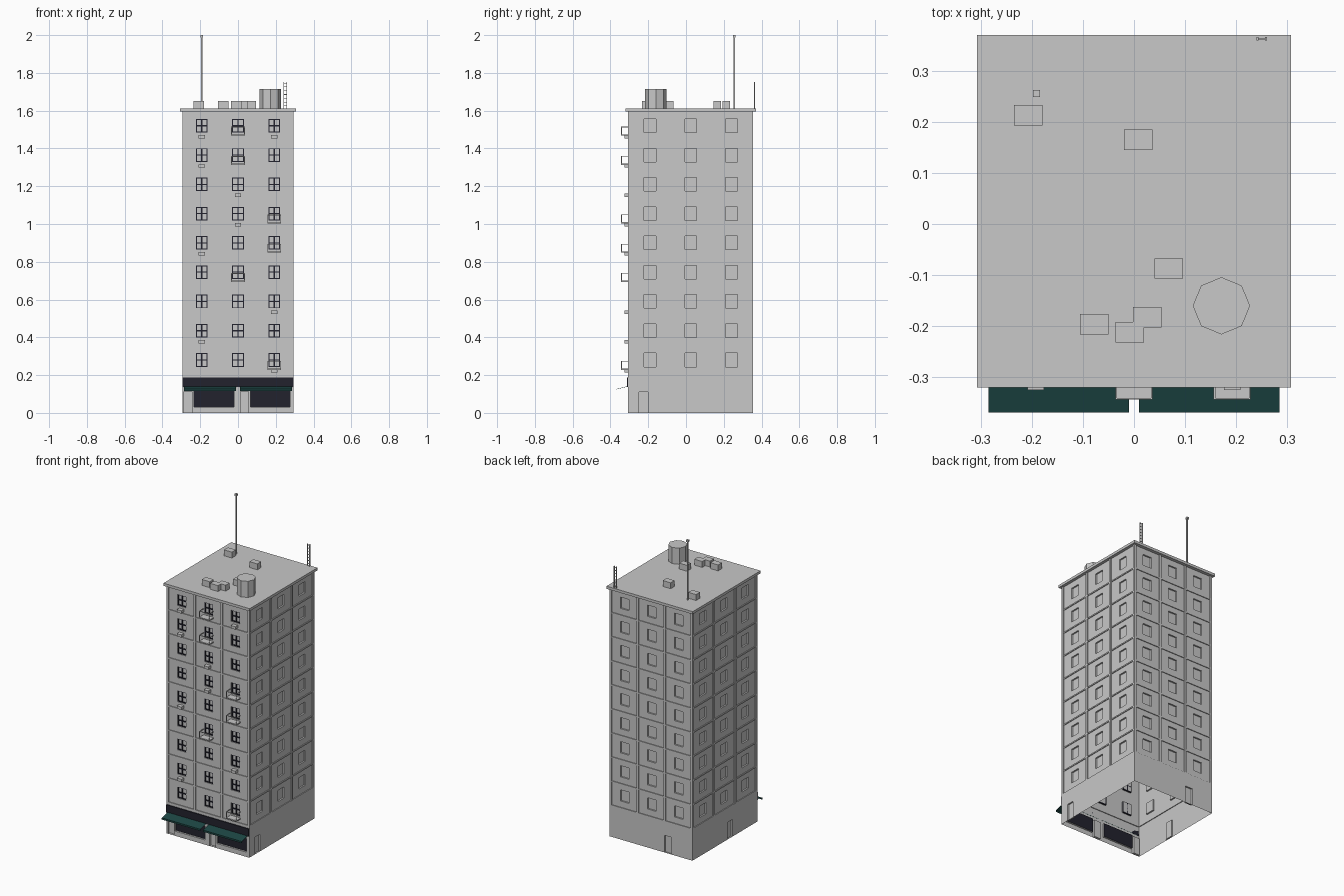
import bpy, bmesh, math
from mathutils import Vector

cube = bpy.data.objects.get("Cube")
if cube:
    bpy.data.objects.remove(cube)


def material(name, rgb):
    m = bpy.data.materials.new(name)
    m.use_nodes = True
    m.diffuse_color = (*rgb, 1)
    m.node_tree.nodes["Principled BSDF"].inputs["Base Color"].default_value = (*rgb, 1)
    return m


GREY = material("concrete grey", (0.58, 0.58, 0.58))
NAVY = material("dark navy", (0.016, 0.016, 0.027))
TEAL = material("awning teal", (0.012, 0.061, 0.058))

UP = Vector((0, 0, 1))
CY = 0.025                       # tower centre in y
HX, HY = 0.288, 0.324            # half sizes of the upper walls
PROUD = 0.007                    # pilaster projection
BASE, PITCH, FLOORS = 0.2, 0.155, 9
TOP = BASE + FLOORS * PITCH
BAY = 2 * HX / 3


def finish(bm, name, *mats):
    mesh = bpy.data.meshes.new(name)
    bm.to_mesh(mesh)
    bm.free()
    for m in mats:
        mesh.materials.append(m)
    obj = bpy.data.objects.new(name, mesh)
    bpy.context.collection.objects.link(obj)
    return obj


def box(bm, x0, x1, y0, y1, z0, z1):
    """Axis-aligned box between two corners."""
    verts = bmesh.ops.create_cube(bm, size=1)["verts"]
    for v in verts:
        v.co = Vector((x1 if v.co.x > 0 else x0,
                       y1 if v.co.y > 0 else y0,
                       z1 if v.co.z > 0 else z0))


class Side:
    """One side of the tower: u runs along the wall, d outward from it."""

    def __init__(self, nx, ny):
        self.n = Vector((nx, ny, 0))
        self.u = UP.cross(self.n)
        self.half, self.dist = (HY, HX) if nx else (HX, HY)

    def at(self, u, z, d=0):
        return Vector((0, CY, 0)) + self.u * u + self.n * (self.dist + d) + UP * z

    def block(self, bm, u0, u1, z0, z1, d0, d1):
        a, b = self.at(u0, z0, d0), self.at(u1, z1, d1)
        box(bm, min(a.x, b.x), max(a.x, b.x), min(a.y, b.y), max(a.y, b.y), z0, z1)

    def panel(self, bm, outer, hole, d=0, depth=0.01, pane=0):
        """Wall panel with a recessed opening; both rects are u0, u1, z0, z1."""
        def ring(r, off):
            a, b, c, e = r
            return [bm.verts.new(self.at(u, z, off))
                    for u, z in ((a, c), (b, c), (b, e), (a, e))]
        rings = [ring(outer, d), ring(hole, d), ring(hole, d - depth)]
        for r, s in zip(rings, rings[1:]):
            for i in range(4):
                j = (i + 1) % 4
                bm.faces.new((r[i], r[j], s[j], s[i]))
        bm.faces.new(rings[2]).material_index = pane


FRONT, BACK = Side(0, -1), Side(0, 1)
LEFT, RIGHT = Side(1, 0), Side(-1, 0)
SIDES = {"front": FRONT, "back": BACK, "left": LEFT, "right": RIGHT}

# Upper walls with recessed windows, then pilasters and floor bands
for name, s in SIDES.items():
    bm = bmesh.new()
    bay = 2 * s.half / 3
    for c in (-1, 0, 1):
        for f in range(FLOORS):
            u, z = c * bay, BASE + f * PITCH
            s.panel(bm, (u - bay / 2, u + bay / 2, z, z + PITCH),
                    (u - 0.031, u + 0.031, z + 0.044, z + 0.116))
    finish(bm, name + "_wall", GREY)

    bm = bmesh.new()
    for k in range(4):
        u = -s.half + k * bay
        s.block(bm, u - PROUD, u + PROUD, BASE, TOP, 0, PROUD)
    for f in range(FLOORS):
        z = BASE + f * PITCH
        s.block(bm, -s.half, s.half, z - 0.004, z + 0.004, 0, 0.005)
    finish(bm, name + "_ribs", GREY)

# Ground floor: shop front, and plain walls with one recessed door each
G = PROUD
EX = HX + G
bm = bmesh.new()
for outer, door in (((-EX, -0.237), (-0.286, -0.243)), ((0, 0.062), (0.012, 0.055))):
    FRONT.panel(bm, (*outer, 0, BASE), (*door, 0.001, 0.112), G, 0.015)
for outer, glass in (((-0.237, 0), (-0.234, -0.02)), ((0.062, EX), (0.065, 0.275))):
    FRONT.panel(bm, (*outer, 0, BASE), (*glass, 0.03, 0.118), G, 0.012, 1)
finish(bm, "shop_front", GREY, NAVY)
for name, u in (("back", 0.12), ("left", -0.25), ("right", 0.05)):
    s = SIDES[name]
    e = s.half + G
    bm = bmesh.new()
    s.panel(bm, (-e, e, 0, BASE), (u - 0.025, u + 0.025, 0.001, 0.11), G)
    finish(bm, name + "_ground_wall", GREY)

# Sign band above the shops
bm = bmesh.new()
FRONT.block(bm, -EX, EX, 0.138, 0.187, G, G + 0.006)
finish(bm, "sign_band", NAVY)

# Sloping awnings with a short valance
for name, x0, x1 in (("right_awning", -0.285, -0.01), ("left_awning", 0.01, 0.285)):
    bm = bmesh.new()
    rows = [[bm.verts.new((x, y, z)) for x in (x0, x1)]
            for y, z in ((-0.306, 0.142), (-0.369, 0.126), (-0.369, 0.115))]
    for a, b in zip(rows, rows[1:]):
        bm.faces.new((b[0], b[1], a[1], a[0]))
    awning = finish(bm, name, TEAL)
    solid = awning.modifiers.new("thickness", "SOLIDIFY")
    solid.thickness = 0.002

# Dark window frames with a cross bar on the front
bm = bmesh.new()
for c in (-1, 0, 1):
    for f in range(FLOORS):
        u, z = c * BAY, BASE + f * PITCH + 0.08
        for k in (-1, 0, 1):
            FRONT.block(bm, u + k * 0.029 - 0.003, u + k * 0.029 + 0.003,
                        z - 0.036, z + 0.036, -0.01, -0.005)
            FRONT.block(bm, u - 0.031, u + 0.031,
                        z + k * 0.034 - 0.003, z + k * 0.034 + 0.003, -0.01, -0.004)
finish(bm, "window_frames", NAVY)

# Small balconies: slab, posts and thin rails, by (column, floor)
bm = bmesh.new()
for c, f in ((0, 8), (0, 7), (0, 3), (1, 5), (1, 4), (1, 0)):
    u, z = c * BAY, BASE + f * PITCH + 0.028
    FRONT.block(bm, u - 0.036, u + 0.036, z, z + 0.007, 0, 0.044)
    FRONT.block(bm, u - 0.036, u + 0.036, z + 0.043, z + 0.047, 0.041, 0.044)
    for k in (-1, 1):
        p = u + k * 0.0345
        FRONT.block(bm, p - 0.0015, p + 0.0015, z, z + 0.047, 0.041, 0.044)
        FRONT.block(bm, p - 0.0015, p + 0.0015, z + 0.044, z + 0.047, 0, 0.044)
finish(bm, "balconies", GREY)

# Wall cooling units under some windows, by (column, floor)
bm = bmesh.new()
for c, f in ((-1, 8), (-1, 7), (-1, 4), (-1, 1), (0, 6), (0, 5), (1, 8), (1, 2), (1, 0)):
    u, z = c * BAY, BASE + f * PITCH
    FRONT.block(bm, u - 0.016, u + 0.016, z + 0.013, z + 0.031, 0, 0.026)
finish(bm, "cooling_units", GREY)

# Roof slab and rooftop boxes
ROOF = 1.612
bm = bmesh.new()
box(bm, -0.307, 0.307, -0.32, 0.37, TOP, ROOF)
finish(bm, "roof_slab", GREY)
bm = bmesh.new()
for x, y in ((-0.207, 0.213), (0.008, 0.165), (0.068, -0.087),
             (0.026, -0.182), (-0.008, -0.212), (-0.078, -0.196)):
    box(bm, x - 0.028, x + 0.028, y - 0.02, y + 0.02, ROOF, ROOF + 0.038)
finish(bm, "roof_units", GREY)

# Eight-sided water tank
bpy.ops.mesh.primitive_cylinder_add(vertices=8, radius=0.056, depth=0.104,
                                    location=(0.171, -0.16, ROOF + 0.052))
tank = bpy.context.object
tank.name = "water_tank"
tank.data.materials.append(GREY)

# Antenna mast with a small cap
bm = bmesh.new()
ax, ay = -0.191, 0.255
box(bm, ax - 0.004, ax + 0.004, ay - 0.004, ay + 0.004, ROOF, 1.99)
box(bm, ax - 0.007, ax + 0.007, ay - 0.007, ay + 0.007, 1.987, 2.0)
finish(bm, "antenna", GREY)

# Ladder at the back edge
bm = bmesh.new()
for x in (0.242, 0.258):
    box(bm, x - 0.002, x + 0.002, 0.359, 0.366, ROOF, 1.752)
for i in range(7):
    z = ROOF + 0.012 + i * 0.02
    box(bm, 0.242, 0.258, 0.361, 0.364, z, z + 0.003)
finish(bm, "roof_ladder", GREY)
